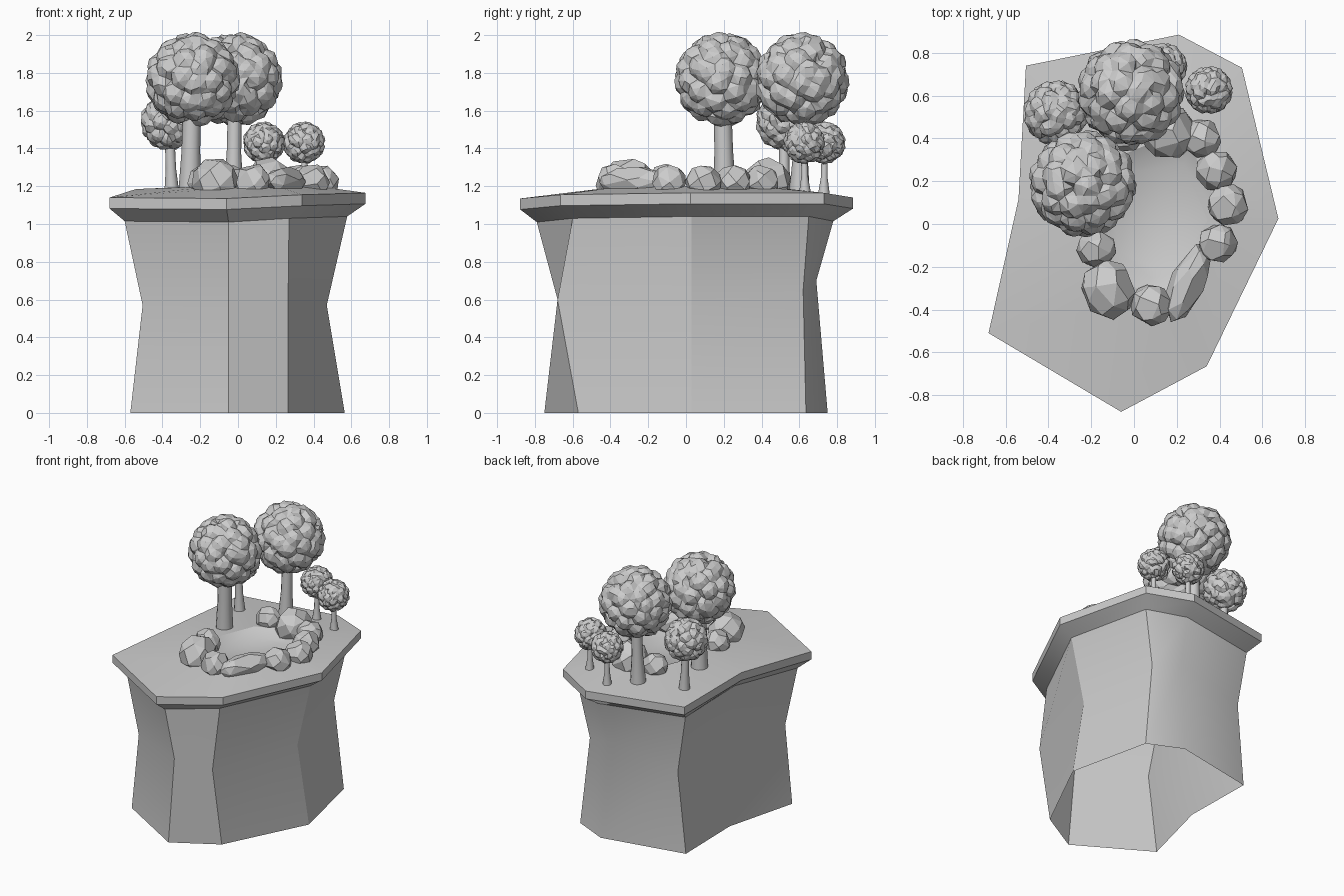
import bpy, bmesh, math, random
from mathutils import Vector

if "Cube" in bpy.data.objects:
    bpy.data.objects.remove(bpy.data.objects["Cube"])

random.seed(4)


def finish(bm, name, smooth=0):
    bmesh.ops.recalc_face_normals(bm, faces=bm.faces)
    me = bpy.data.meshes.new(name)
    bm.to_mesh(me)
    bm.free()
    ob = bpy.data.objects.new(name, me)
    bpy.context.collection.objects.link(ob)
    if smooth:
        bpy.ops.object.select_all(action='DESELECT')
        ob.select_set(True)
        bpy.context.view_layer.objects.active = ob
        bpy.ops.object.shade_smooth_by_angle(angle=math.radians(smooth))
    return ob


def loft(rings, name, bottom=True, smooth=0):
    """Skin a stack of closed rings and cap the ends."""
    bm = bmesh.new()
    rows = [[bm.verts.new(p) for p in r] for r in rings]
    n = len(rows[0])
    for a, b in zip(rows, rows[1:]):
        for i in range(n):
            j = (i + 1) % n
            bm.faces.new((a[i], a[j], b[j], b[i]))
    if bottom:
        bm.faces.new(rows[0][::-1])
    bm.faces.new(rows[-1])
    return finish(bm, name, smooth)


def sphere_points(n, jitter):
    pts = []
    for i in range(n):
        z = 1 - (2 * i + 1) / n
        a = i * 2.39996
        r = math.sqrt(1 - z * z)
        v = Vector((r * math.cos(a), r * math.sin(a), z))
        v += Vector([random.uniform(-jitter, jitter) for _ in range(3)])
        pts.append(v.normalized())
    return pts


# Island: waisted rock pillar (open below), chamfered ledge, shallow pond basin on top
rim = [(-.06, -.878, 1.135), (.34, -.665, 1.155), (.675, .025, 1.165), (.505, .73, 1.165),
       (.21, .885, 1.14), (-.505, .74, 1.155), (-.54, .115, 1.185), (-.68, -.51, 1.14)]
neck = [(-.05, -.79), (.27, -.6), (.578, .03), (.44, .65),
        (.18, .78), (-.45, .65), (-.47, .1), (-.6, -.46)]
waist = [(-.05, -.68, .6), (.265, -.68, .6), (.47, .03, .57), (.36, .62, .65),
         (.16, .69, .7), (-.38, .64, .6), (-.42, .1, .6), (-.505, -.45, .57)]
foot = [(-.05, -.75), (.265, -.57), (.565, .03), (.43, .635),
        (.18, .75), (-.44, .63), (-.43, .1), (-.57, -.44)]


def basin(scale, z):
    ring = []
    for x, y, _ in rim:
        a = math.atan2(y - .05, x - .12)
        ring.append((.12 + .3 * scale * math.cos(a), .03 + .38 * scale * math.sin(a), z))
    return ring


loft([[(x, y, 0) for x, y in foot],
      waist,
      [(x, y, r[2] - .125) for (x, y), r in zip(neck, rim)],
      [(x, y, z - .058) for x, y, z in rim],
      rim,
      basin(1, 1.2),
      basin(.75, 1.155)], "island", bottom=False, smooth=32)


# Rocks around the pond: faceted convex boulders sunk into the ground
def rock(name, x, y, rx, ry, height, turn=0):
    bm = bmesh.new()
    c, s = math.cos(turn), math.sin(turn)
    rz = height - .04
    for p in sphere_points(30, .18):
        px, py = p.x * rx * 1.05, p.y * ry * 1.05
        z = 1.175 + .045 + p.z * rz
        bm.verts.new((x + px * c - py * s, y + px * s + py * c, max(z, 1.165)))
    bmesh.ops.convex_hull(bm, input=bm.verts)
    bmesh.ops.delete(bm, geom=[v for v in bm.verts if not v.link_faces], context='VERTS')
    bmesh.ops.dissolve_limit(bm, angle_limit=math.radians(16), verts=bm.verts, edges=bm.edges)
    finish(bm, name)


rocks = [(.315, .40, .09, .09, .135, 0), (.385, .25, .095, .092, .135, .5),
         (.44, .09, .095, .095, .135, 0), (.39, -.09, .092, .09, .14, .3),
         (.25, -.275, .08, .19, .125, -.4), (.08, -.38, .095, .095, .145, 0),
         (-.12, -.305, .12, .14, .175, .2), (-.175, -.115, .09, .085, .14, 0),
         (.16, .43, .125, .125, .175, .4), (-.04, .42, .09, .08, .135, 0)]
for i, r in enumerate(rocks):
    rock(f"pond_rock_{i + 1}", *r)


# Trees: tapered trunk and a crown of bulging faceted lumps
def tree(name, base, crown, r, r_foot, r_top, lumps, faces):
    b, t = Vector(base), Vector(crown)
    rings = []
    for f, rad in ((0, r_foot), (.35, r_top * 1.1), (1, r_top)):
        p = b.lerp(t, f)
        rings.append([(p.x + rad * math.cos(k * math.tau / 12),
                       p.y + rad * math.sin(k * math.tau / 12), p.z) for k in range(12)])
    loft(rings, name + "_trunk", smooth=40)

    seeds = [(s, random.uniform(-.03, .03)) for s in sphere_points(lumps, .09)]
    width = 2.6 / math.sqrt(lumps)
    bm = bmesh.new()
    bmesh.ops.create_icosphere(bm, subdivisions=5, radius=1)
    for v in bm.verts:
        d = v.co.normalized()
        k = max(g + math.sqrt(max(0, 1 - (d - s).length_squared / width ** 2))
                for s, g in seeds)
        v.co = t + d * r * (.76 + .25 * k)
    ob = finish(bm, name + "_crown")
    mod = ob.modifiers.new("facets", 'DECIMATE')
    mod.ratio = faces / 5120


tree("front_tree", (-.255, .205, 1.18), (-.24, .19, 1.765), .25, .06, .045, 62, 900)
tree("back_tree", (-.025, .6, 1.16), (-.015, .615, 1.765), .25, .055, .035, 62, 900)
tree("left_small_tree", (-.35, .52, 1.16), (-.365, .52, 1.54), .152, .04, .025, 56, 700)
tree("right_small_tree", (.355, .63, 1.16), (.35, .625, 1.43), .112, .032, .016, 56, 600)
tree("middle_small_tree", (.14, .73, 1.15), (.137, .735, 1.43), .112, .032, .016, 56, 600)
